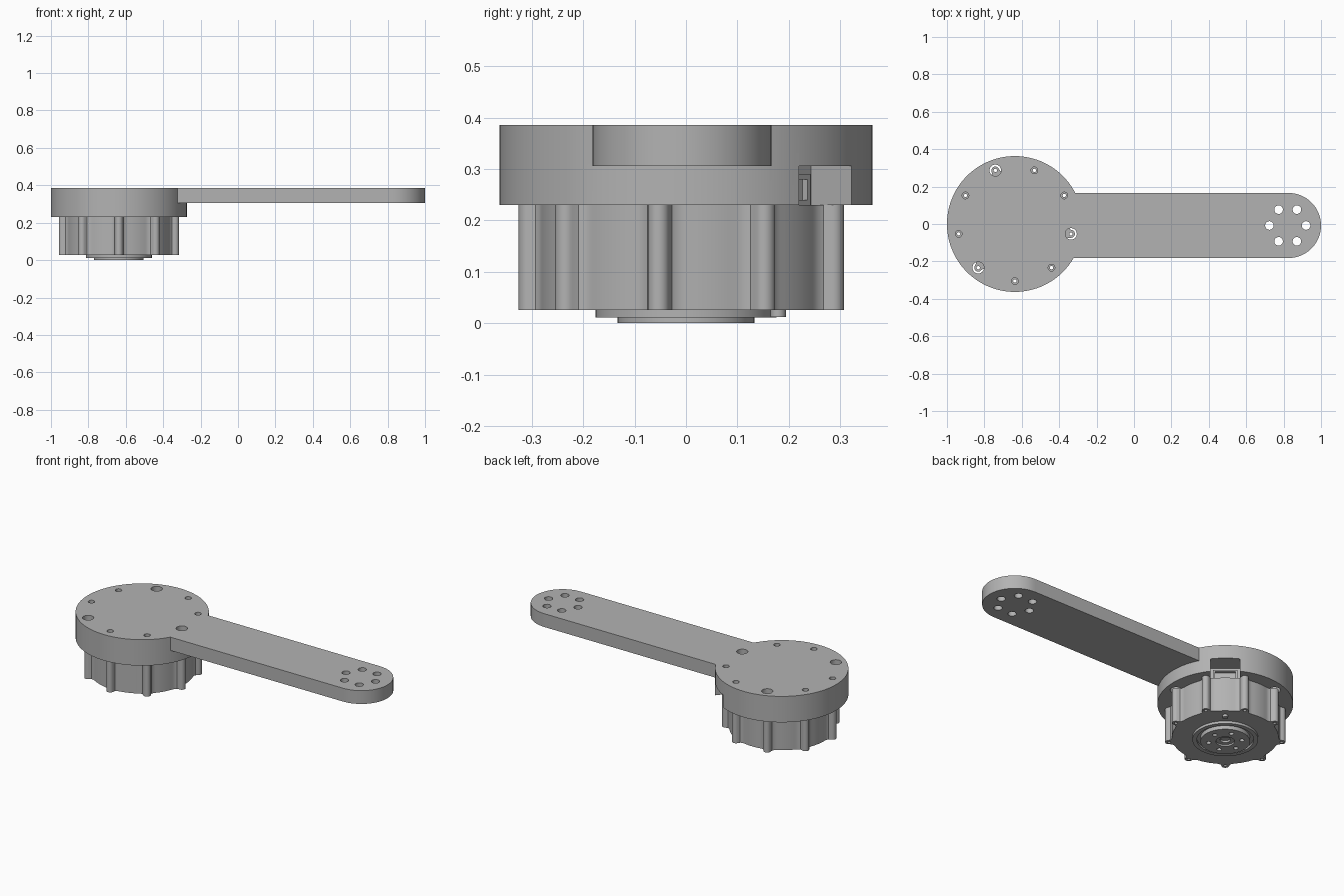
import bpy, bmesh
from math import sin, cos, pi, radians
from mathutils import Matrix, Vector

if "Cube" in bpy.data.objects:
    bpy.data.objects.remove(bpy.data.objects["Cube"])

grey = bpy.data.materials.new("machined grey")
grey.use_nodes = True
grey.diffuse_color = (0.45, 0.45, 0.45, 1)
grey.node_tree.nodes["Principled BSDF"].inputs["Base Color"].default_value = grey.diffuse_color

HUB = -0.637                                       # hub axis on x
BOLT_R = 0.305                                     # bolt circle
ANGLES = [radians(-90 + 40 * i) for i in range(9)]
PORT = radians(50)                                 # direction of the cable notch


def polar(r, a, cx=HUB, cy=0.0):
    return (cx + r * cos(a), cy + r * sin(a))


def circle(cx, cy, r, n):
    return [polar(r, 2 * pi * i / n, cx, cy) for i in range(n)]


def prism(name, outline, z0, z1):
    """Extrude a closed outline between two heights."""
    bm = bmesh.new()
    face = bm.faces.new([bm.verts.new((x, y, z0)) for x, y in outline])
    top = bmesh.ops.extrude_face_region(bm, geom=[face])
    bmesh.ops.translate(bm, vec=(0, 0, z1 - z0),
                        verts=[v for v in top["geom"] if isinstance(v, bmesh.types.BMVert)])
    bmesh.ops.recalc_face_normals(bm, faces=bm.faces)
    mesh = bpy.data.meshes.new(name)
    bm.to_mesh(mesh)
    bm.free()
    mesh.materials.append(grey)
    ob = bpy.data.objects.new(name, mesh)
    bpy.context.collection.objects.link(ob)
    return ob


def cyl(name, pos, r, z0, z1, n=64):
    return prism(name, circle(pos[0], pos[1], r, n), z0, z1)


def port_box(name, r0, r1, half, z0, z1):
    """Box lying along the cable notch direction."""
    turn = Matrix.Rotation(PORT, 2)
    pts = [turn @ Vector(p) for p in ((r0, -half), (r1, -half), (r1, half), (r0, half))]
    return prism(name, [(HUB + p.x, p.y) for p in pts], z0, z1)


def select(ob):
    bpy.ops.object.select_all(action="DESELECT")
    ob.select_set(True)
    bpy.context.view_layer.objects.active = ob


def combine(ob, others, operation="DIFFERENCE"):
    """Boolean the other objects into ob, then drop them."""
    for other in others:
        select(ob)
        mod = ob.modifiers.new("cut", "BOOLEAN")
        mod.operation, mod.solver, mod.object = operation, "EXACT", other
        bpy.ops.object.modifier_apply(modifier=mod.name)
        bpy.data.objects.remove(other)


def smooth(ob):
    select(ob)
    bpy.ops.object.shade_smooth_by_angle(angle=radians(30))


# Hub disc joined to the round-ended arm
link = cyl("hub_and_arm", (HUB, 0), 0.363, 0.23, 0.386, 96)
ARM_Y, ARM_W, END_X = -0.008, 0.174, 0.826
tip = [polar(ARM_W, -pi / 2 + pi * i / 32, END_X, ARM_Y) for i in range(33)]
arm = prism("arm", [(HUB + 0.1, ARM_Y + ARM_W), (HUB + 0.1, ARM_Y - ARM_W)] + tip, 0.306, 0.386)
combine(link, [arm], "UNION")

# Bolt holes, every third one wide, then the tip holes and cable notch
cutters = []
for i, a in enumerate(ANGLES):
    cutters.append(cyl("bolt_cutter", polar(BOLT_R, a), 0.031 if i % 3 == 2 else 0.018, 0.2, 0.42, 24))
for i in range(6):
    cutters.append(cyl("tip_cutter", polar(0.098, i * pi / 3, 0.822, ARM_Y), 0.023, 0.2, 0.42, 24))
cutters.append(port_box("notch_cutter", 0.25, 0.45, 0.08, 0.2, 0.306))
combine(link, cutters)
smooth(link)

# Cable socket at the back of the notch
socket = port_box("cable_socket", 0.22, 0.262, 0.065, 0.225, 0.29)
combine(socket, [port_box("socket_cutter", 0.245, 0.3, 0.055, 0.24, 0.28)])

# Motor housing with nine filleted lugs
half = [(0.282, 0.044), (0.286, 0.032), (0.293, 0.024), (BOLT_R, 0.021)]
outline = []
for a in ANGLES:
    lug = [(r, -t) for r, t in half]
    lug += [(BOLT_R + 0.021 * sin(pi * k / 10), -0.021 * cos(pi * k / 10)) for k in range(1, 10)]
    lug += half[::-1]
    outline += [(HUB + r * cos(a) - t * sin(a), r * sin(a) + t * cos(a)) for r, t in lug]
    outline += [polar(0.285, a + radians(10 + 20 * k / 8)) for k in range(9)]
motor = prism("motor_housing", outline, 0.026, 0.23)
combine(motor, [cyl("lug_cutter", polar(BOLT_R, a), 0.009, 0, 0.3, 16) for a in ANGLES])
smooth(motor)

# Bearing ring under the motor
ring = cyl("bearing_ring", (HUB, 0), 0.176, 0.011, 0.03)
combine(ring, [cyl("ring_cutter", (HUB, 0), 0.152, 0, 0.024)])
smooth(ring)

# Output flange with screw holes and a stepped centre bore
flange = cyl("output_flange", (HUB, 0), 0.133, 0, 0.03)
bores = [cyl("screw_cutter", polar(0.09, i * pi / 3 + 0.2), 0.013, -0.02, 0.02, 20) for i in range(6)]
bores += [cyl("bore_cutter", (HUB, 0), 0.05, -0.02, 0.01, 40),
          cyl("bore_cutter", (HUB, 0), 0.028, -0.02, 0.022, 40)]
combine(flange, bores)
smooth(flange)

# Locating pin beside the ring
smooth(cyl("locating_pin", polar(0.234, PORT), 0.015, 0.012, 0.03, 20))
